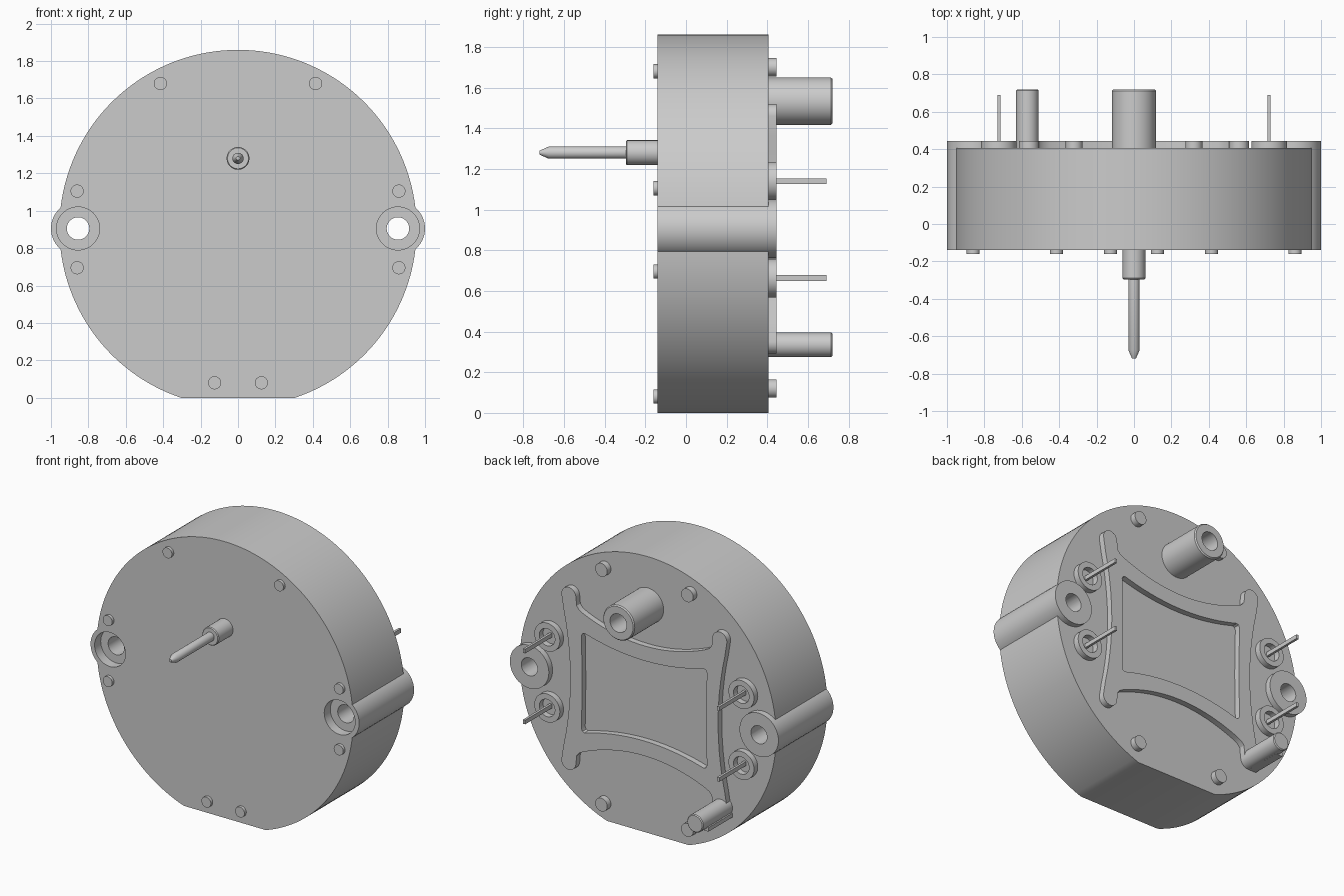
import bpy, bmesh, math

if "Cube" in bpy.data.objects:
    bpy.data.objects.remove(bpy.data.objects["Cube"], do_unlink=True)

CZ = 0.905                       # height of the housing axis
FRONT, BACK, PAD = -0.14, 0.405, 0.445

grey = bpy.data.materials.new("light_grey")
grey.use_nodes = True
colour = (0.6, 0.6, 0.6, 1)
grey.diffuse_color = colour
grey.node_tree.nodes["Principled BSDF"].inputs["Base Color"].default_value = colour


def finish(name, bm):
    bmesh.ops.remove_doubles(bm, verts=bm.verts, dist=1e-5)
    bmesh.ops.recalc_face_normals(bm, faces=bm.faces)
    mesh = bpy.data.meshes.new(name)
    bm.to_mesh(mesh)
    bm.free()
    mesh.materials.append(grey)
    ob = bpy.data.objects.new(name, mesh)
    bpy.context.collection.objects.link(ob)
    return ob


def extrude(name, pts, y0, y1):
    """Extrude an (x, z) outline along y."""
    bm = bmesh.new()
    face = bm.faces.new([bm.verts.new((x, y0, z)) for x, z in pts])
    out = bmesh.ops.extrude_face_region(bm, geom=[face])
    verts = [g for g in out["geom"] if isinstance(g, bmesh.types.BMVert)]
    bmesh.ops.translate(bm, verts=verts, vec=(0, y1 - y0, 0))
    return finish(name, bm)


def lathe(name, x, z, profile, closed=False, seg=48):
    """Spin an (r, y) profile around a y-parallel axis."""
    bm = bmesh.new()
    rings = []
    for i in range(seg):
        a = 2 * math.pi * i / seg
        rings.append([bm.verts.new((x + r * math.cos(a), y, z + r * math.sin(a)))
                      for r, y in profile])
    n = len(profile)
    for i in range(seg):
        p, q = rings[i], rings[(i + 1) % seg]
        for j in range(n if closed else n - 1):
            k = (j + 1) % n
            quad = [(p, j), (p, k), (q, k), (q, j)]
            if profile[j][0] == 0:
                quad.pop(3)
            elif profile[k][0] == 0:
                quad.pop(2)
            bm.faces.new([ring[m] for ring, m in quad])
    return finish(name, bm)


def cylinder(name, x, z, r, y0, y1, seg=48):
    return lathe(name, x, z, [(0, y0), (r, y0), (r, y1), (0, y1)], seg=seg)


def box(name, x0, x1, y0, y1, z0, z1):
    return extrude(name, [(x0, z0), (x1, z0), (x1, z1), (x0, z1)], y0, y1)


def boolean(target, other, operation):
    """Apply a boolean and discard the helper."""
    other.hide_render = True
    mod = target.modifiers.new("cut", "BOOLEAN")
    mod.operation, mod.object, mod.solver = operation, other, "EXACT"
    bpy.context.view_layer.objects.active = target
    bpy.ops.object.modifier_apply(modifier=mod.name)
    bpy.data.objects.remove(other, do_unlink=True)


def mirrored(quarter):
    """Complete an outline from its upper right quarter (top centre to right)."""
    half = quarter + [(x, -z) for x, z in reversed(quarter[:-1])]
    full = half + [(-x, z) for x, z in reversed(half[1:-1])]
    return [(x, CZ + z) for x, z in full]


# Housing: large disc with a flat foot
R = 0.955
start = -math.acos(0.905 / R) * 1.0
a0 = -math.pi / 2 - start
a1 = 1.5 * math.pi + start
N = 144
outline = [(R * math.cos(a0 + (a1 - a0) * i / N), CZ + R * math.sin(a0 + (a1 - a0) * i / N))
           for i in range(N + 1)]
housing = extrude("housing", outline, FRONT, BACK)

# Mounting ears with counterbored through holes
for s in (-1, 1):
    boolean(housing, cylinder("ear", s * 0.855, CZ, 0.145, FRONT, PAD, 64), "UNION")
    cutter = lathe("ear_cutter", s * 0.855, CZ,
                   [(0, -0.3), (0.115, -0.3), (0.115, -0.075), (0.06, -0.075), (0.06, 0.6), (0, 0.6)])
    boolean(housing, cutter, "DIFFERENCE")

# Raised back frame with concave edges, four arms and a central pocket
quarter = [(0.05 * i, 0.37 + 0.46 * (0.05 * i) ** 2) for i in range(10)]
quarter += [(0.485, 0.482), (0.503, 0.505)]
for i in range(11):
    a = math.radians(180 - 18 * i - 5)
    quarter.append((0.562 + 0.054 * math.cos(a), 0.56 + 0.054 * math.sin(a)))
quarter += [(0.55 + 0.06 * (z / 0.5) ** 2, z) for z in (0.46, 0.38, 0.3, 0.2, 0.1, 0)]
frame = extrude("back_frame", mirrored(quarter), BACK - 0.005, PAD)
pocket = [(0.06 * i, 0.27 + 0.33 * (0.06 * i) ** 2) for i in range(8)]
pocket += [(0.445, 0.335), (0.46, 0.329), (0.467, 0.312), (0.465, 0.2), (0.462, 0)]
boolean(frame, extrude("pocket_cutter", mirrored(pocket), BACK - 0.1, PAD + 0.1), "DIFFERENCE")

# Front locating pegs
for x, z in ((0.415, 1.68), (0.86, 1.105), (0.86, 0.695), (0.125, 0.08)):
    for s in (-1, 1):
        cylinder("front_peg", s * x, z, 0.035, -0.16, FRONT + 0.01, 32)

# Back locating pegs, terminal collars and flat terminal pins
for s in (-1, 1):
    for z in (1.70, 0.12):
        cylinder("back_peg", s * 0.32, z, 0.045, BACK - 0.01, PAD, 32)
    for z in (1.14, 0.663):
        x = s * 0.723
        lathe("terminal_collar", x, z, [(0.095, BACK - 0.005), (0.095, PAD), (0.058, PAD),
                                        (0.058, BACK - 0.005)], closed=True)
        box("terminal_pin", x - 0.008, x + 0.008, BACK - 0.01, 0.69, z - 0.014, z + 0.014)

# Hollow back post
lathe("back_post", 0, 1.533, [(0, BACK - 0.01), (0.117, BACK - 0.01), (0.117, 0.712), (0.11, 0.72),
                              (0.062, 0.72), (0.062, 0.46), (0, 0.46)], seg=64)

# Small solid post with a side rib
lathe("small_post", -0.57, 0.335, [(0, BACK - 0.01), (0.06, BACK - 0.01), (0.06, 0.714),
                                   (0.054, 0.72), (0, 0.72)])
box("small_post_rib", -0.63, -0.575, BACK, 0.66, 0.275, 0.302)

# Front spindle: collar, rod and pointed tip
lathe("spindle", 0, 1.28, [(0, FRONT + 0.01), (0.061, FRONT + 0.01), (0.061, -0.29), (0.056, -0.296),
                           (0.03, -0.296), (0.03, -0.675), (0.01, -0.72), (0, -0.72)])

# Smooth curved walls, keep edges crisp
bpy.ops.object.select_all(action="DESELECT")
for ob in bpy.context.collection.objects:
    if ob.type == "MESH":
        ob.select_set(True)
        bpy.context.view_layer.objects.active = ob
bpy.ops.object.shade_smooth_by_angle(angle=math.radians(30))
